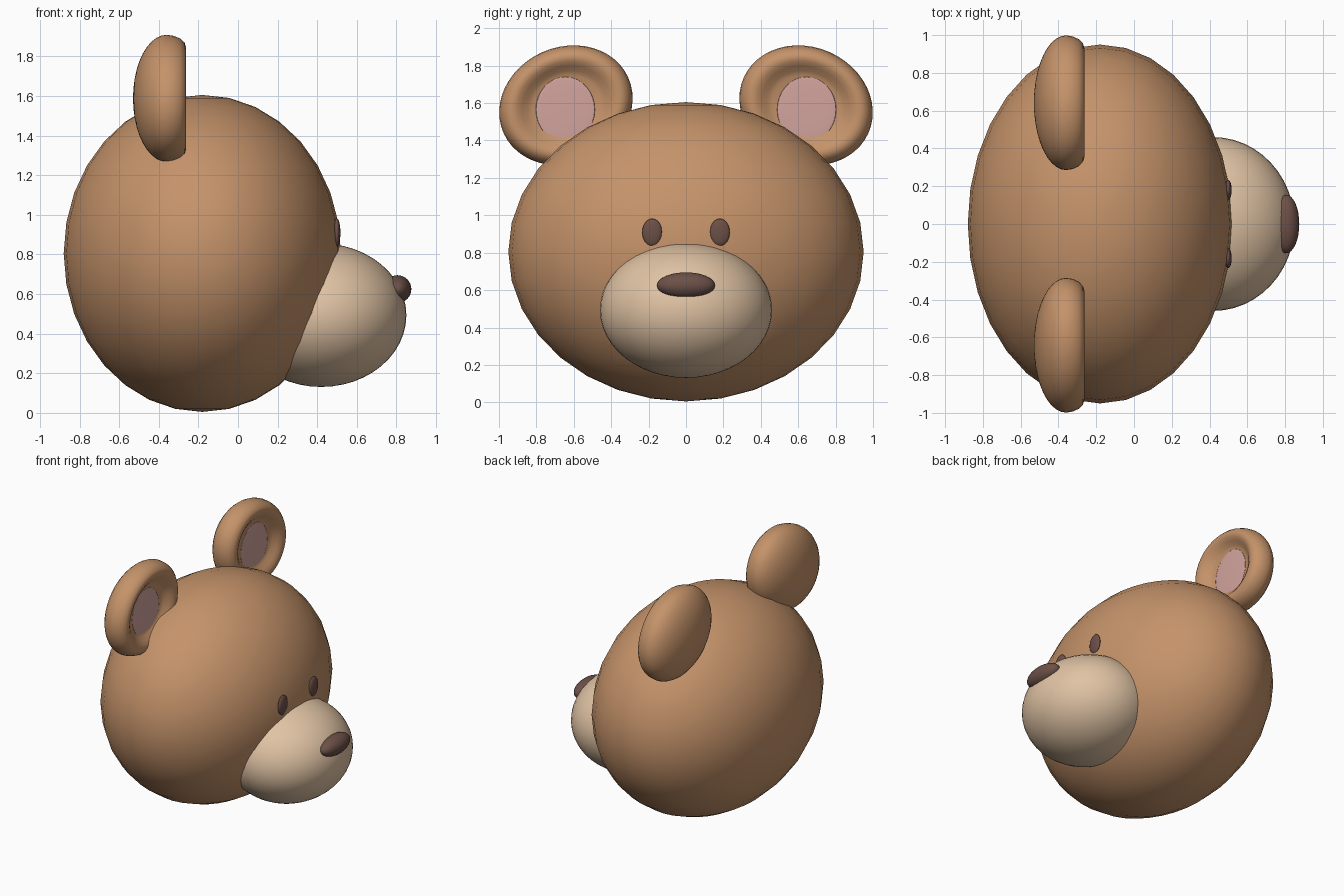
import bpy, bmesh, math
from mathutils import Matrix

if "Cube" in bpy.data.objects:
    bpy.data.objects.remove(bpy.data.objects["Cube"])


def material(name, rgb):
    # 8-bit display colour converted to linear
    lin = [((c / 255 + 0.055) / 1.055) ** 2.4 for c in rgb]
    m = bpy.data.materials.new(name)
    m.diffuse_color = (*lin, 1)
    m.use_nodes = True
    m.node_tree.nodes["Principled BSDF"].inputs["Base Color"].default_value = m.diffuse_color
    return m


FUR = material("brown fur", (197, 147, 106))
CREAM = material("cream muzzle", (224, 195, 164))
DARK = material("dark brown", (108, 80, 72))
PINK = material("pink inner ear", (211, 164, 158))


def finish(bm, name, mat):
    bmesh.ops.recalc_face_normals(bm, faces=bm.faces)
    for f in bm.faces:
        f.smooth = True
    me = bpy.data.meshes.new(name)
    bm.to_mesh(me)
    bm.free()
    me.materials.append(mat)
    ob = bpy.data.objects.new(name, me)
    bpy.context.collection.objects.link(ob)
    return ob


def ellipsoid(name, centre, radii, mat, seg=32, rings=16):
    bm = bmesh.new()
    bmesh.ops.create_uvsphere(bm, u_segments=seg, v_segments=rings, radius=1)
    bm.transform(Matrix.Translation(centre) @ Matrix.Diagonal((*radii, 1)))
    return finish(bm, name, mat)


def ear(name, side):
    # lathed dish: (radius fraction, x), rounded back then rim and hollow front
    prof = [(math.sin(i * math.pi / 20), -0.36 - 0.17 * math.cos(i * math.pi / 20))
            for i in range(11)]
    prof += [(0.985, -0.325), (0.945, -0.293), (0.88, -0.27), (0.81, -0.263),
             (0.74, -0.268), (0.66, -0.285), (0.58, -0.307), (0.5, -0.32), (0, -0.322)]
    n, tilt = 48, math.radians(24)
    bm = bmesh.new()
    rows = []
    for r, x in prof:
        row = []
        for k in range(n if r > 1e-6 else 1):
            t = 2 * math.pi * k / n
            u, v = 0.365 * r * math.cos(t), 0.311 * r * math.sin(t)
            y = -0.642 + u * math.cos(tilt) - v * math.sin(tilt)
            z = 1.588 + u * math.sin(tilt) + v * math.cos(tilt)
            row.append(bm.verts.new((x, -side * y, z)))
        rows.append(row)
    for a, b in zip(rows, rows[1:]):
        for k in range(n):
            j = (k + 1) % n
            quad = [a[k % len(a)], a[j % len(a)], b[j % len(b)], b[k % len(b)]]
            bm.faces.new(list(dict.fromkeys(quad)))
    return finish(bm, name, FUR)


# head, muzzle and nose
ellipsoid("head", (-0.18, 0, 0.805), (0.70, 0.95, 0.80), FUR)
ellipsoid("muzzle", (0.42, 0, 0.493), (0.43, 0.46, 0.362), CREAM, 48, 24)
ellipsoid("nose", (0.805, 0, 0.625), (0.07, 0.155, 0.07), DARK)

# paired eyes, ears and pink ear pads
for side, label in ((-1, "right"), (1, "left")):
    ellipsoid("eye_" + label, (0.499, side * 0.181, 0.909), (0.018, 0.053, 0.073), DARK, 24, 12)
    ear("ear_" + label, side)
    ellipsoid("inner_ear_" + label, (-0.318, side * 0.645, 1.565),
              (0.0048, 0.158, 0.175), PINK, 32, 16)
